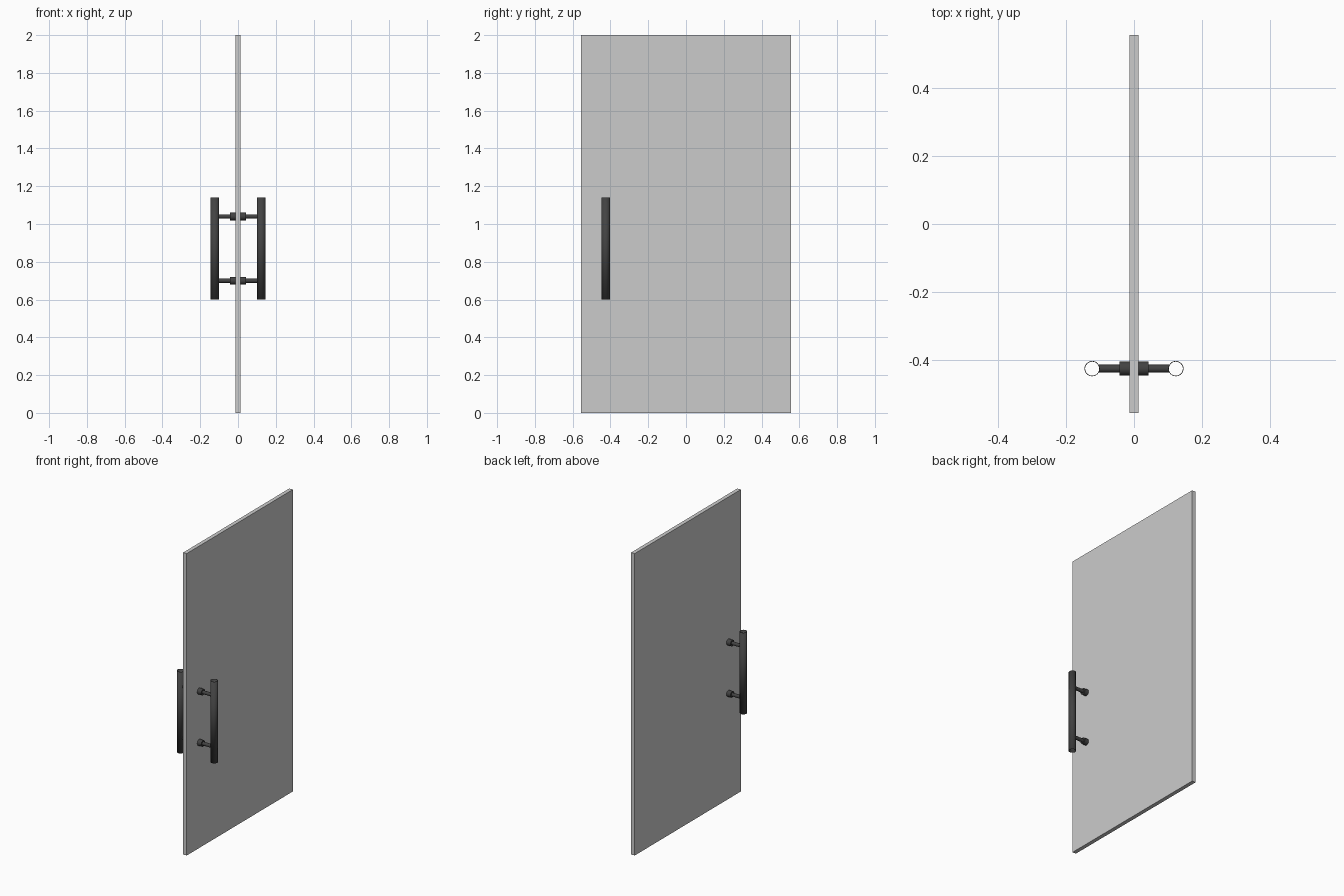
import bpy, math

if "Cube" in bpy.data.objects:
    bpy.data.objects.remove(bpy.data.objects["Cube"])

def material(name, rgb):
    m = bpy.data.materials.new(name)
    m.diffuse_color = (*rgb, 1.0)
    m.use_nodes = True
    m.node_tree.nodes["Principled BSDF"].inputs["Base Color"].default_value = m.diffuse_color
    return m

PANEL = material("pale grey panel", (0.6, 0.6, 0.6))
METAL = material("dark metal", (0.055, 0.055, 0.055))

HANDLE_Y = -0.425
RAIL_X, RAIL_R = 0.123, 0.0225

def cylinder(name, r, depth, loc, rot=(0, 0, 0), fill='NGON'):
    bpy.ops.mesh.primitive_cylinder_add(vertices=32, radius=r, depth=depth,
                                        end_fill_type=fill, location=loc, rotation=rot)
    ob = bpy.context.object
    ob.name = name
    ob.data.materials.append(METAL)
    bpy.ops.object.shade_smooth_by_angle(angle=math.radians(35))
    return ob

def rod_x(name, r, x0, x1, z):
    return cylinder(name, r, abs(x1 - x0), ((x0 + x1) / 2, HANDLE_Y, z),
                    (0, math.pi / 2, 0))

# door panel
bpy.ops.mesh.primitive_cube_add(size=1, location=(0, 0, 1))
panel = bpy.context.object
panel.name = "door_panel"
panel.scale = (0.026, 1.11, 2.0)
bpy.ops.object.transform_apply(location=False, rotation=False, scale=True)
panel.data.materials.append(PANEL)

# pull handle on each face of the door
for side, label in ((-1, "left"), (1, "right")):
    # open-ended hollow rail
    rail = cylinder(f"{label}_rail", RAIL_R, 0.54,
                    (side * RAIL_X, HANDLE_Y, 0.87), fill='NOTHING')
    wall = rail.modifiers.new("wall", 'SOLIDIFY')
    wall.thickness = 0.002
    wall.offset = -1
    # standoff posts and their mounting collars
    for z, level in ((0.70, "lower"), (1.04, "upper")):
        rod_x(f"{label}_{level}_post", 0.0115, side * 0.04, side * 0.103, z)
        rod_x(f"{label}_{level}_collar", 0.0205, side * 0.012, side * 0.042, z)
